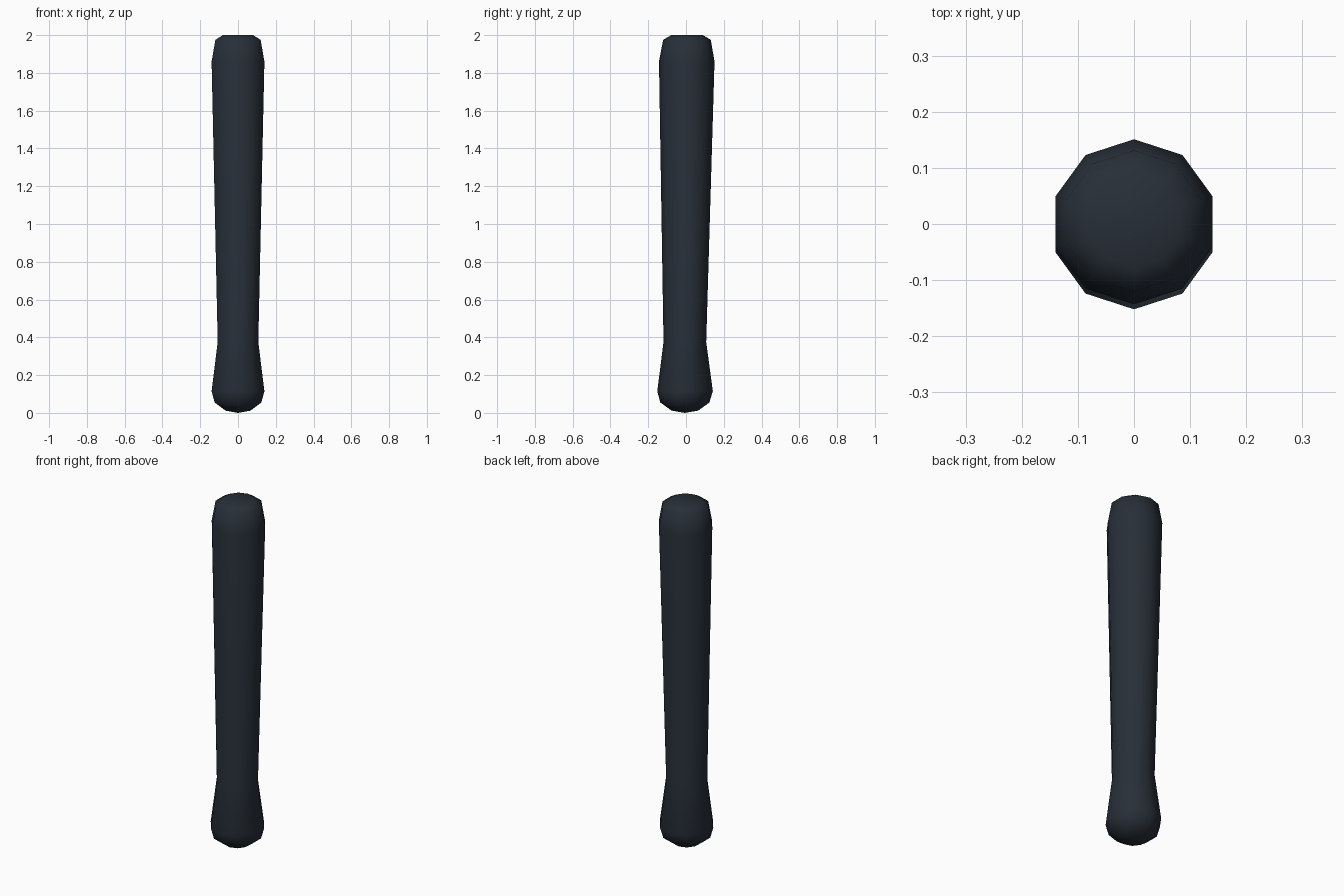
import bpy, bmesh, math

if "Cube" in bpy.data.objects:
    bpy.data.objects.remove(bpy.data.objects["Cube"])

SIDES = 10
# Profile rings: radius, height, y offset (the handle leans slightly back)
RINGS = [(0.070, 0.012, -0.006), (0.130, 0.055, -0.006), (0.147, 0.115, -0.005),
         (0.113, 0.375, -0.006), (0.147, 1.86, 0.004), (0.126, 1.975, 0.005),
         (0.084, 2.0, 0.006)]

bm = bmesh.new()
loops = []
for r, z, oy in RINGS:
    loops.append([bm.verts.new((r * math.cos(a), oy + r * math.sin(a), z))
                  for a in (math.pi / 2 + 2 * math.pi * i / SIDES for i in range(SIDES))])

# Side walls
for low, high in zip(loops, loops[1:]):
    for i in range(SIDES):
        j = (i + 1) % SIDES
        bm.faces.new((low[i], low[j], high[j], high[i]))

# Rounded butt and flat top
tip = bm.verts.new((0, -0.006, 0))
for i in range(SIDES):
    bm.faces.new((loops[0][(i + 1) % SIDES], loops[0][i], tip))
bm.faces.new(loops[-1])
for f in bm.faces:
    f.smooth = True
bmesh.ops.recalc_face_normals(bm, faces=bm.faces)

mesh = bpy.data.meshes.new("handle")
bm.to_mesh(mesh)
bm.free()
handle = bpy.data.objects.new("handle", mesh)
bpy.context.collection.objects.link(handle)

# Dark blue-grey finish
mat = bpy.data.materials.new("dark_grip")
mat.diffuse_color = (0.02, 0.028, 0.039, 1)
mat.use_nodes = True
mat.node_tree.nodes["Principled BSDF"].inputs["Base Color"].default_value = mat.diffuse_color
mesh.materials.append(mat)
